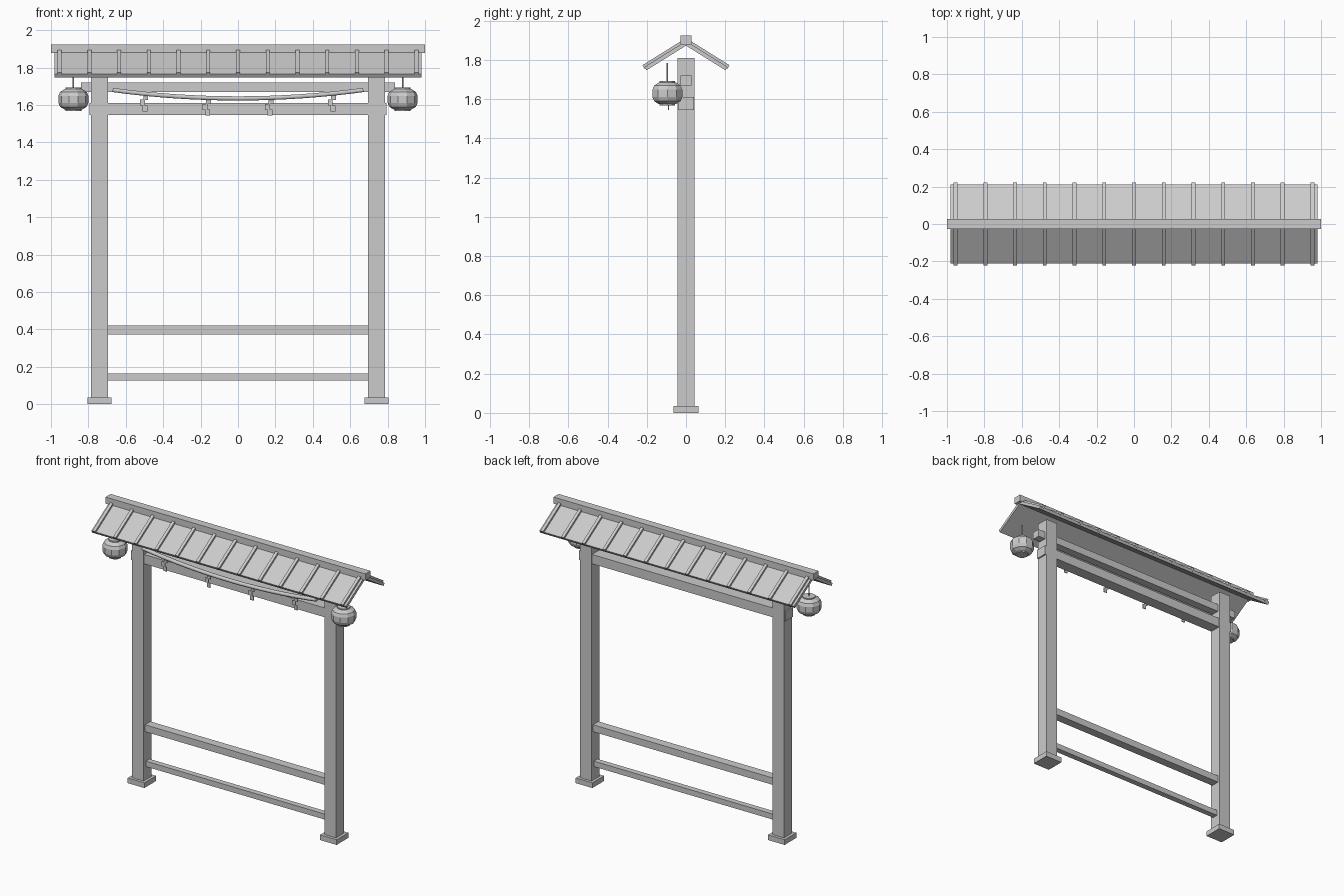
import bpy, bmesh, math
from mathutils import Matrix, Vector

cube = bpy.data.objects.get("Cube")
if cube:
    bpy.data.objects.remove(cube, do_unlink=True)

grey = bpy.data.materials.new("plain_grey")
grey.use_nodes = True
grey.diffuse_color = (0.6, 0.6, 0.6, 1)
grey.node_tree.nodes["Principled BSDF"].inputs["Base Color"].default_value = (0.6, 0.6, 0.6, 1)


def finish(name, bm):
    bmesh.ops.recalc_face_normals(bm, faces=bm.faces)
    mesh = bpy.data.meshes.new(name)
    bm.to_mesh(mesh)
    bm.free()
    mesh.materials.append(grey)
    obj = bpy.data.objects.new(name, mesh)
    bpy.context.collection.objects.link(obj)
    return obj


def add_box(bm, centre, size, frame=Matrix()):
    m = frame @ Matrix.Translation(centre) @ Matrix.Diagonal((*size, 1))
    bmesh.ops.create_cube(bm, size=1, matrix=m)


def box(name, centre, size):
    bm = bmesh.new()
    add_box(bm, centre, size)
    return finish(name, bm)


def lathe(bm, profile, sides, centre):
    """Stack of closed rings through (radius, height) pairs."""
    rings = []
    for r, z in profile:
        rings.append([bm.verts.new(Vector(centre) + Vector((
            r * math.cos(math.tau * i / sides), r * math.sin(math.tau * i / sides), z)))
            for i in range(sides)])
    for a, b in zip(rings, rings[1:]):
        for i in range(sides):
            j = (i + 1) % sides
            bm.faces.new((a[i], a[j], b[j], b[i]))
    bm.faces.new(rings[0][::-1])
    bm.faces.new(rings[-1])


# Posts, feet and hanging lanterns, one of each per side
for side, s in (("right", -1), ("left", 1)):
    box(side + "_post", (s * 0.74, 0, 0.92), (0.09, 0.088, 1.78))
    box(side + "_foot", (s * 0.74, 0, 0.018), (0.128, 0.128, 0.036))

    centre = (s * 0.88, -0.095, 1.63)
    half = [(0.08, 0.019), (0.071, 0.04), (0.046, 0.055)]
    bm = bmesh.new()
    lathe(bm, [(r, -z) for r, z in reversed(half)] + half, 10, centre)
    finish(side + "_lantern", bm)
    bm = bmesh.new()
    for lo, hi in ((-0.063, -0.05), (0.05, 0.063)):
        lathe(bm, [(0.042, lo), (0.042, hi)], 10, centre)
    finish(side + "_lantern_caps", bm)
    bm = bmesh.new()
    lathe(bm, [(0.004, 0.05), (0.004, 0.156)], 6, centre)
    finish(side + "_lantern_cord", bm)

# Cross beams and rails
box("upper_beam", (0, 0, 1.695), (1.68, 0.056, 0.052))
box("lower_beam", (0, 0, 1.578), (1.59, 0.08, 0.065))
box("middle_rail", (0, 0, 0.398), (1.44, 0.06, 0.048))
box("bottom_rail", (0, 0, 0.146), (1.44, 0.04, 0.038))

# Roof: ridge, two sloping panels and their battens
box("ridge_beam", (0, 0, 1.901), (2.0, 0.056, 0.046))
slope = math.radians(32)
for side, turn in (("front", math.pi), ("back", 0)):
    # Local y runs down the slope, local z is its normal
    frame = (Matrix.Rotation(turn, 4, "Z") @ Matrix.Translation((0, 0, 1.897))
             @ Matrix.Rotation(-slope, 4, "X"))
    bm = bmesh.new()
    add_box(bm, (0, 0.125, -0.01), (1.96, 0.25, 0.02), frame)
    finish(side + "_roof_panel", bm)
    bm = bmesh.new()
    for i in range(13):
        add_box(bm, ((i - 6) * 0.159, 0.129, 0.002), (0.021, 0.25, 0.022), frame)
    finish(side + "_roof_battens", bm)


# Sagging rope with folded paper streamers
def rope_z(x):
    return 1.635 + 0.045 * (x / 0.67) ** 2


curve = bpy.data.curves.new("rope_path", "CURVE")
curve.dimensions = "3D"
curve.bevel_depth = 0.013
curve.bevel_resolution = 1
curve.use_fill_caps = True
spline = curve.splines.new("POLY")
spline.points.add(16)
for i, p in enumerate(spline.points):
    x = (i / 8 - 1) * 0.67
    p.co = (x, -0.09, rope_z(x), 1)
curve.materials.append(grey)
bpy.context.collection.objects.link(bpy.data.objects.new("rope", curve))

for n, x in enumerate((-0.502, -0.167, 0.167, 0.502)):
    bm = bmesh.new()
    for step, dx in enumerate((0.009, -0.009, 0.005)):
        add_box(bm, (x + dx, -0.09, rope_z(x) - 0.018 - step * 0.03), (0.026, 0.005, 0.032))
    finish(f"paper_streamer_{n + 1}", bm)
